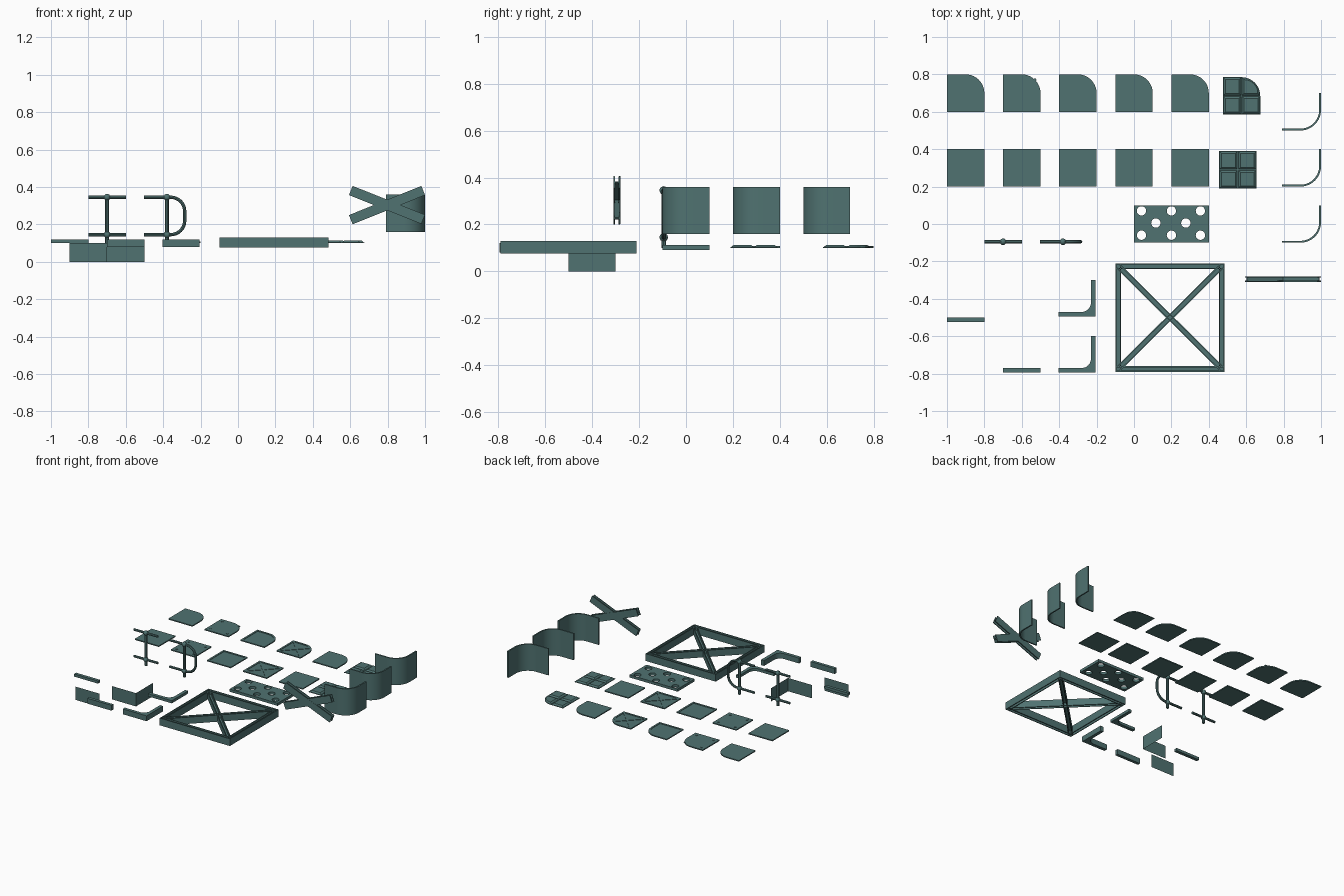
import bpy, bmesh, math
from mathutils import Vector, Matrix

if "Cube" in bpy.data.objects:
    bpy.data.objects.remove(bpy.data.objects["Cube"])

mat = bpy.data.materials.new("dark_teal")
mat.diffuse_color = (0.08, 0.17, 0.165, 1)
mat.use_nodes = True
mat.node_tree.nodes["Principled BSDF"].inputs["Base Color"].default_value = mat.diffuse_color


def finish(ob, smooth=False):
    ob.data.materials.append(mat)
    bpy.ops.object.select_all(action='DESELECT')
    ob.select_set(True)
    bpy.context.view_layer.objects.active = ob
    if ob.type == 'CURVE':
        bpy.ops.object.convert(target='MESH')
    if smooth:
        bpy.ops.object.shade_smooth_by_angle(angle=math.radians(35))
    return bpy.context.view_layer.objects.active


def from_bm(name, bm, smooth=False):
    bmesh.ops.recalc_face_normals(bm, faces=bm.faces)
    me = bpy.data.meshes.new(name)
    bm.to_mesh(me)
    bm.free()
    ob = bpy.data.objects.new(name, me)
    bpy.context.collection.objects.link(ob)
    return finish(ob, smooth)


def curve(name, loops, dims, cyclic, **settings):
    cu = bpy.data.curves.new(name, 'CURVE')
    cu.dimensions = dims
    for k, v in settings.items():
        setattr(cu, k, v)
    for pts in loops:
        s = cu.splines.new('POLY')
        s.points.add(len(pts) - 1)
        s.use_cyclic_u = cyclic
        for p, c in zip(s.points, pts):
            p.co = (*c, 0, 1) if len(c) == 2 else (*c, 1)
    ob = bpy.data.objects.new(name, cu)
    bpy.context.collection.objects.link(ob)
    return ob


def plate(name, loops, z0, z1):
    """Flat plate; loops after the first are holes."""
    ob = curve(name, loops, '2D', True, fill_mode='BOTH', extrude=(z1 - z0) / 2)
    ob.location.z = (z0 + z1) / 2
    return finish(ob, True)


def arc(cx, cy, r, a0, a1, n=10):
    return [(cx + r * math.cos(math.radians(a0 + (a1 - a0) * i / n)),
             cy + r * math.sin(math.radians(a0 + (a1 - a0) * i / n))) for i in range(n + 1)]


def outline(x0, y0, x1, y1, r=0):
    corner = arc(x1 - r, y1 - r, r, 0, 90) if r > 0 else [(x1, y1)]
    return [(x0, y0), (x1, y0)] + corner + [(x0, y1)]


def circle(x, y, r, n=20):
    return arc(x, y, r, 0, 360, n)[:-1]


def taper(name, pts, z0, z1, s):
    """Raised panel with sloping sides."""
    bm = bmesh.new()
    cx = (min(p[0] for p in pts) + max(p[0] for p in pts)) / 2
    cy = (min(p[1] for p in pts) + max(p[1] for p in pts)) / 2
    lo = [bm.verts.new((x, y, z0)) for x, y in pts]
    hi = [bm.verts.new((cx + (x - cx) * s, cy + (y - cy) * s, z1)) for x, y in pts]
    bm.faces.new(lo)
    bm.faces.new(hi)
    n = len(pts)
    for i in range(n):
        bm.faces.new((lo[i], lo[(i + 1) % n], hi[(i + 1) % n], hi[i]))
    return from_bm(name, bm)


def add_box(bm, m, size, loc=(0, 0, 0)):
    bmesh.ops.create_cube(bm, size=1, matrix=m @ Matrix.Translation(loc) @ Matrix.Diagonal((*size, 1)))


def beam(name, p, q, normal, height=0.054, depth=0.03, t=0.006):
    """H-beam from p to q with flanges facing +-normal."""
    p, q, nrm = Vector(p), Vector(q), Vector(normal).normalized()
    d = (q - p).normalized()
    m = Matrix((d, nrm, d.cross(nrm))).transposed().to_4x4()
    m.translation = (p + q) / 2
    L = (q - p).length
    bm = bmesh.new()
    for s in (-1, 1):
        add_box(bm, m, (L, t, height), (0, s * (depth - t) / 2, 0))
    add_box(bm, m, (L, depth - 2 * t, t))
    return from_bm(name, bm)


# Floor tiles: square row and rounded-corner row
Z0, Z1 = 0.1, 0.108
for kind, y, r in (("square", 0.2, 0), ("rounded", 0.6, 0.1)):
    for i in range(5):
        x = -1 + 0.3 * i
        edge = outline(x, y, x + 0.2, y + 0.2, r)
        plate(f"{kind}_tile_{i + 1}", [edge], Z0, Z1 - (0.003 if i in (2, 3) else 0))
        if i == 1:      # corner bolts
            for bx in (0.03, 0.17):
                for by in (0.03, 0.17):
                    plate(f"{kind}_tile_bolt", [circle(x + bx, y + by, 0.009, 6)], Z1, Z1 + 0.003)
        if i in (2, 3):  # raised rim
            inner = outline(x + 0.014, y + 0.014, x + 0.186, y + 0.186, r * 0.86)
            plate(f"{kind}_tile_rim", [edge, inner], Z1 - 0.003, Z1)
        if i == 3:      # diagonal ribs
            for s in (-1, 1):
                bm = bmesh.new()
                m = Matrix.Translation((x + 0.1, y + 0.1, Z1 - 0.0015)) @ Matrix.Rotation(s * math.pi / 4, 4, 'Z')
                cut = 0.04 if (r and s > 0) else 0
                add_box(bm, m, (0.26 - cut, 0.012, 0.003), (-cut / 2, 0, 0))
                from_bm(f"{kind}_tile_rib", bm)

# Four-panel padded tiles
for kind, x, y, r in (("square", 0.455, 0.19, 0), ("rounded", 0.475, 0.585, 0.1)):
    plate(f"{kind}_padded_base", [outline(x, y, x + 0.2, y + 0.2, r)], Z0, 0.104)
    for i in range(2):
        for j in range(2):
            a, b = x + 0.003 + i * 0.1, y + 0.003 + j * 0.1
            rr = 0.093 if (r and i and j) else 0
            taper(f"{kind}_padded_panel", outline(a, b, a + 0.094, b + 0.094, rr), 0.104, 0.113, 0.78)

# Perforated plate
holes = [circle(hx, hy, 0.025) for hx in (0.04, 0.2, 0.355) for hy in (-0.06, 0.07)]
holes += [circle(hx, 0.005, 0.025) for hx in (0.117, 0.277)]
plate("perforated_plate", [outline(0, -0.1, 0.4, 0.1)] + holes, 0.092, 0.112)

# Large braced frame
fx0, fx1, fy0, fy1, fz = -0.085, 0.47, -0.775, -0.225, 0.103
for y in (fy0, fy1):
    beam("frame_beam_x", (fx0 - 0.015, y, fz), (fx1 + 0.015, y, fz), (0, 1, 0))
for x in (fx0, fx1):
    beam("frame_beam_y", (x, fy0 - 0.015, fz), (x, fy1 + 0.015, fz), (1, 0, 0))
for a, b in (((fx0, fy0), (fx1, fy1)), ((fx0, fy1), (fx1, fy0))):
    beam("frame_diagonal", (*a, fz), (*b, fz), (a[1] - b[1], b[0] - a[0], 0), height=0.05)

# Upright crossed beams
beam("cross_beam_a", (0.603, -0.295, 0.381), (0.99, -0.295, 0.227), (0, 1, 0), 0.053, 0.03)
beam("cross_beam_b", (0.603, -0.295, 0.225), (0.99, -0.295, 0.381), (0, 1, 0), 0.053, 0.028)

# Curved wall panels
for y in (-0.1, 0.2, 0.5):
    pts = [(0.79, y)] + arc(0.89, y + 0.11, 0.11, -90, 0, 14) + [(1.0, y + 0.2)]
    pts += [(0.99, y + 0.2)] + arc(0.89, y + 0.11, 0.1, 0, -90, 14) + [(0.79, y + 0.01)]
    plate("curved_wall", [pts], 0.16, 0.36)

# Straight and corner trim bars
plate("thin_trim", [outline(-1, -0.523, -0.8, -0.499)], 0.1, 0.12)
plate("tall_trim", [outline(-0.7, -0.793, -0.5, -0.77)], 0.08, 0.12)
for y, z in ((-0.495, 0.1), (-0.795, 0.08)):
    pts = [(-0.403, y), (-0.205, y), (-0.205, y + 0.195), (-0.23, y + 0.195)]
    pts += arc(-0.28, y + 0.075, 0.05, 0, -90) + [(-0.403, y + 0.025)]
    plate("corner_trim", [pts], z, 0.12)


# Thin sheet walls, straight and corner
def sheet(name, path):
    bm = bmesh.new()
    cols = [[bm.verts.new((x, y, z)) for z in (0, 0.1)] for x, y in path]
    for a, b in zip(cols, cols[1:]):
        bm.faces.new((a[0], b[0], b[1], a[1]))
    return from_bm(name, bm)


sheet("sheet_wall", [(-0.9, -0.65), (-0.7, -0.65)])
sheet("corner_sheet_wall", [(-0.7, -0.5), (-0.5, -0.5), (-0.5, -0.3)])


# Railings
def tube(name, pts, r=0.009):
    ob = curve(name, [pts], '3D', False, bevel_depth=r, bevel_resolution=2, use_fill_caps=True)
    return finish(ob, True)


RY, LO, HI = -0.095, 0.145, 0.345
for x in (-0.7, -0.38):
    tube("railing_post", [(x, RY, 0.1), (x, RY, 0.36)], 0.01)
    for z in (LO, HI):
        bm = bmesh.new()
        bmesh.ops.create_uvsphere(bm, u_segments=12, v_segments=8, radius=0.018,
                                  matrix=Matrix.Translation((x, RY, z)))
        from_bm("railing_joint", bm, True)
for z in (LO, HI):
    tube("railing_bar", [(-0.8, RY, z), (-0.6, RY, z)])
bend = [(-0.503, HI)] + arc(-0.36, HI - 0.075, 0.075, 90, 0, 8)
bend += arc(-0.36, LO + 0.075, 0.075, 0, -90, 8) + [(-0.503, LO)]
tube("railing_end_loop", [(x, RY, z) for x, z in bend])
